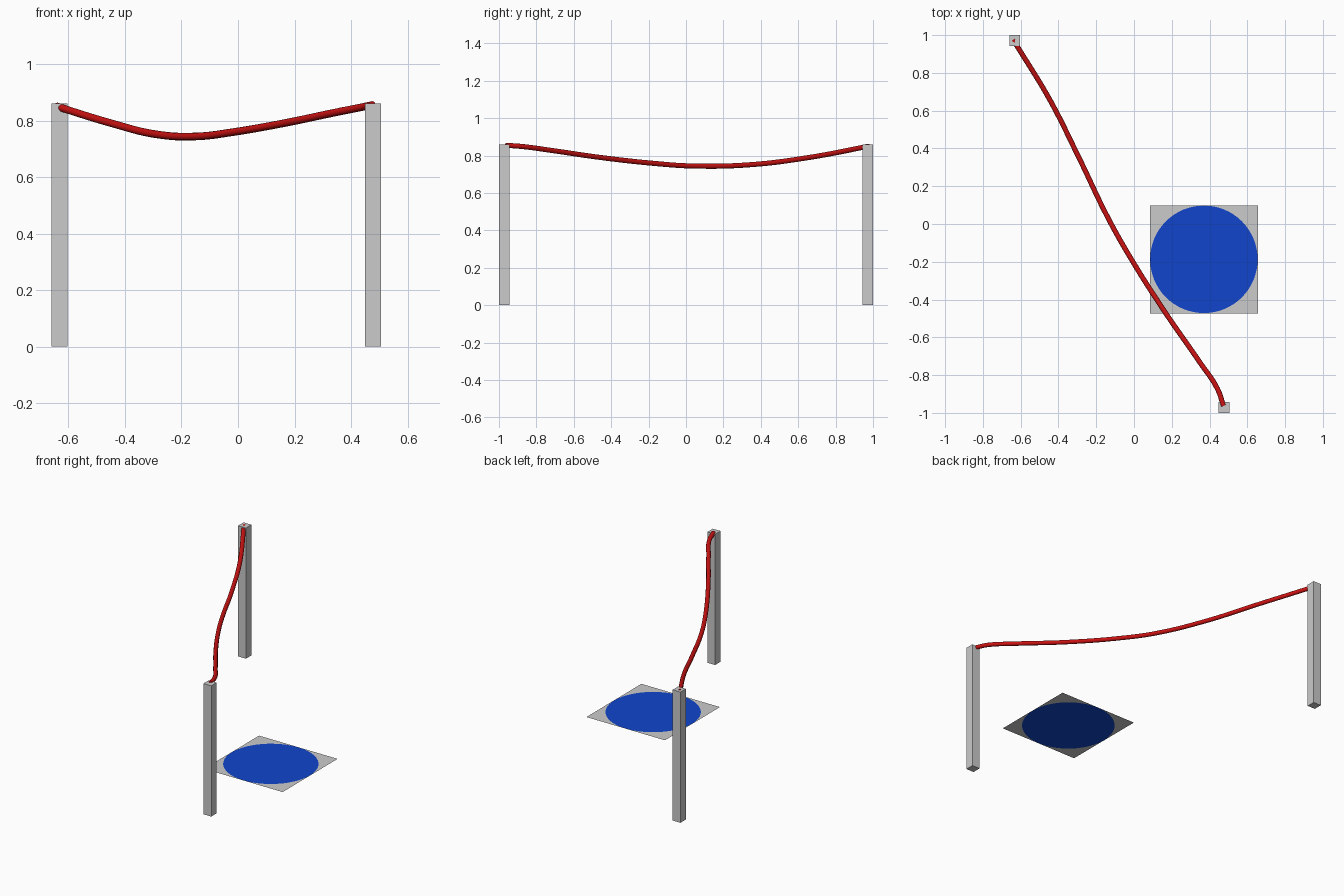
import bpy, bmesh, math

if "Cube" in bpy.data.objects:
    bpy.data.objects.remove(bpy.data.objects["Cube"])


def material(name, rgb):
    m = bpy.data.materials.new(name)
    m.diffuse_color = (*rgb, 1)
    m.use_nodes = True
    m.node_tree.nodes["Principled BSDF"].inputs["Base Color"].default_value = m.diffuse_color
    return m


grey = material("light grey", (0.6, 0.6, 0.6))
red = material("red", (0.6, 0.006, 0.006))
blue = material("blue", (0.005, 0.06, 0.6))


# Square posts
def post(name, x, y, width=0.057, height=0.86):
    bpy.ops.mesh.primitive_cube_add(size=1, location=(x, y, height / 2))
    ob = bpy.context.object
    ob.name = name
    ob.scale = (width, width, height)
    ob.data.materials.append(grey)


post("back_post", -0.631, 0.9715)
post("front_post", 0.477, -0.9715)

# Sagging rope: smooth path between the posts
path = [(-0.640, 0.978, 0.850), (-0.622, 0.947, 0.844), (-0.447, 0.66, 0.790),
        (-0.288, 0.344, 0.751), (-0.14, 0.037, 0.744), (-0.024, -0.17, 0.758),
        (0.16, -0.46, 0.790), (0.347, -0.73, 0.829), (0.442, -0.873, 0.848),
        (0.474, -0.963, 0.855)]
curve = bpy.data.curves.new("rope", "CURVE")
curve.dimensions = "3D"
curve.bevel_depth = 0.0135
curve.bevel_resolution = 4
curve.use_fill_caps = True
curve.resolution_u = 10
spline = curve.splines.new("BEZIER")
spline.bezier_points.add(len(path) - 1)
for point, co in zip(spline.bezier_points, path):
    point.co = co
    point.handle_left_type = point.handle_right_type = "AUTO"
curve.materials.append(red)
rope = bpy.data.objects.new("rope", curve)
bpy.context.collection.objects.link(rope)

# Flat ground mat: blue disc cut into a grey square
bm = bmesh.new()
n, half, radius = 64, 0.286, 0.2845
angles = [2 * math.pi * i / n for i in range(n)]
inner = [bm.verts.new((radius * math.cos(a), radius * math.sin(a), 0)) for a in angles]
outer = []
for a in angles:
    k = half / max(abs(math.cos(a)), abs(math.sin(a)))
    outer.append(bm.verts.new((k * math.cos(a), k * math.sin(a), 0)))
bm.faces.new(inner).material_index = 1
for i in range(n):
    j = (i + 1) % n
    bm.faces.new((inner[i], outer[i], outer[j], inner[j]))
mesh = bpy.data.meshes.new("ground_mat")
bm.to_mesh(mesh)
bm.free()
mesh.materials.append(grey)
mesh.materials.append(blue)
mat = bpy.data.objects.new("ground_mat", mesh)
mat.location = (0.370, -0.187, 0)
bpy.context.collection.objects.link(mat)
